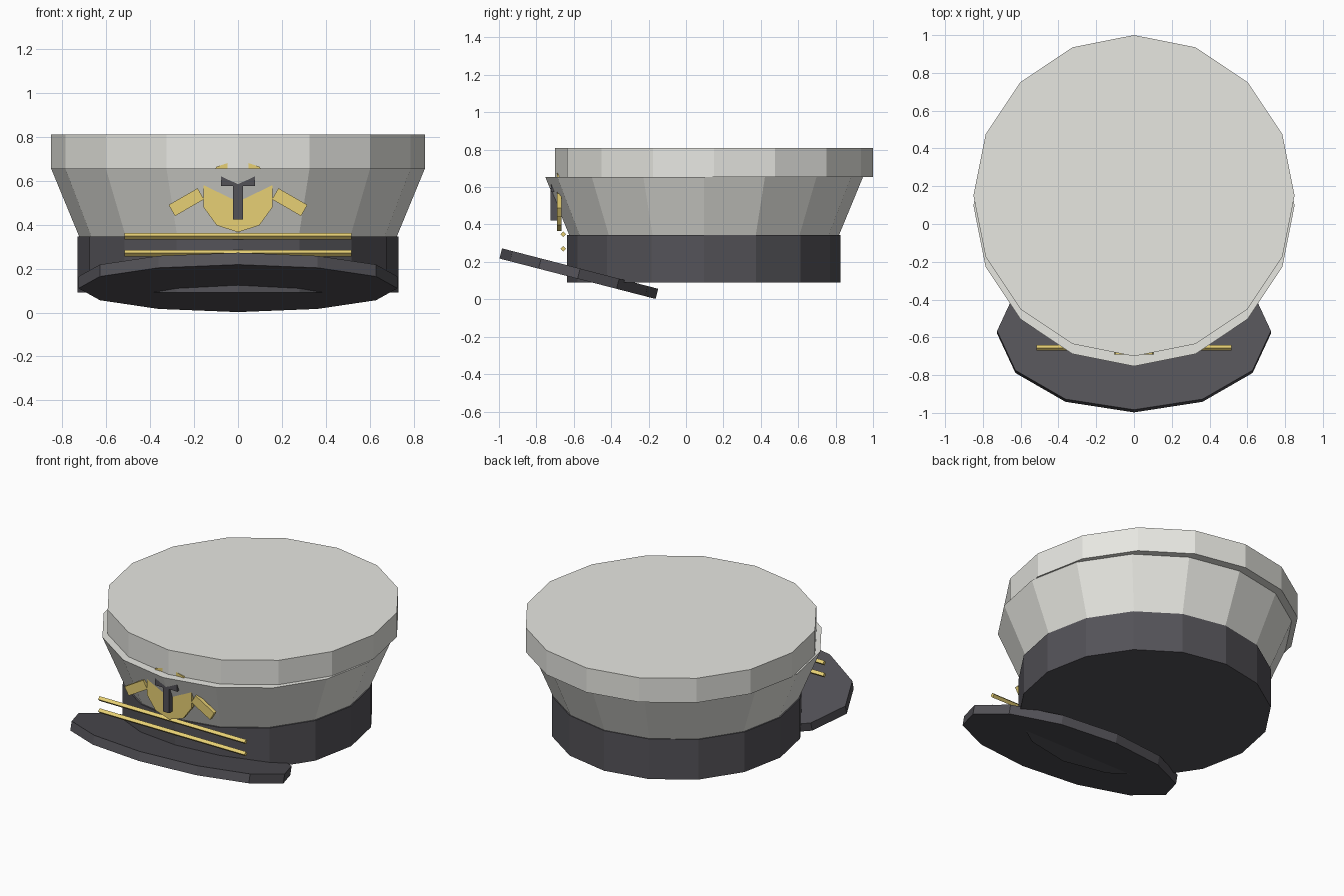
import bpy
from math import radians

cube = bpy.data.objects.get("Cube")
if cube:
    bpy.data.objects.remove(cube, do_unlink=True)


def material(name, color):
    mat = bpy.data.materials.new(name)
    mat.diffuse_color = (*color, 1)
    mat.use_nodes = True
    mat.node_tree.nodes["Principled BSDF"].inputs["Base Color"].default_value = (*color, 1)
    return mat


WHITE = material("off_white_cloth", (0.8, 0.8, 0.755))
BLACK = material("black_leather", (0.088, 0.085, 0.097))
GOLD = material("gold_metal", (0.89, 0.7, 0.195))


def finish(name, mat):
    obj = bpy.context.object
    obj.name = name
    obj.data.materials.append(mat)
    return obj


def drum(name, mat, sides, bottom, top, height, center, rotation=(0, 0, 0)):
    """Flat-sided cylinder or cone frustum, centred on the given point."""
    bpy.ops.mesh.primitive_cone_add(vertices=sides, radius1=bottom, radius2=top, depth=height,
                                    location=center, rotation=rotation)
    return finish(name, mat)


def box(name, mat, size, center, tilt=0):
    """Box tilted in the front plane."""
    bpy.ops.mesh.primitive_cube_add(size=1, location=center, rotation=(0, tilt, 0))
    bpy.context.object.scale = size
    return finish(name, mat)


# Cap body: head band, flared crown and overhanging top
drum("head_band", BLACK, 16, 0.73, 0.73, 0.255, (0, 0.095, 0.2175))
drum("flared_crown", WHITE, 16, 0.722, 0.85, 0.31, (0, 0.097, 0.5))
drum("crown_top", WHITE, 16, 0.85, 0.85, 0.155, (0, 0.15, 0.7325))

# Visor: flattened disc with its front raised
visor = drum("visor", BLACK, 12, 1, 1, 1, (0, -0.573, 0.137), (radians(-14.5), 0, 0))
visor.scale = (0.725, 0.431, 0.056)

# Two thin cords across the front
for name, z in (("lower_cord", 0.27), ("upper_cord", 0.347)):
    drum(name, GOLD, 4, 0.015, 0.015, 1.03, (0, -0.656, z), (0, radians(90), 0))

# Badge: disc sunk into the crown, with a wing on each side
drum("badge_disc", GOLD, 10, 0.165, 0.165, 0.025, (0, -0.678, 0.53), (radians(90), 0, 0))
for name, side in (("left_wing", 1), ("right_wing", -1)):
    box(name, GOLD, (0.152, 0.025, 0.058), (side * 0.235, -0.678, 0.502), side * radians(30))

# Badge anchor: upright and crossbar
box("anchor_shank", BLACK, (0.044, 0.035, 0.2), (0, -0.706, 0.522))
box("anchor_crossbar", BLACK, (0.156, 0.03, 0.045), (0, -0.708, 0.597))
